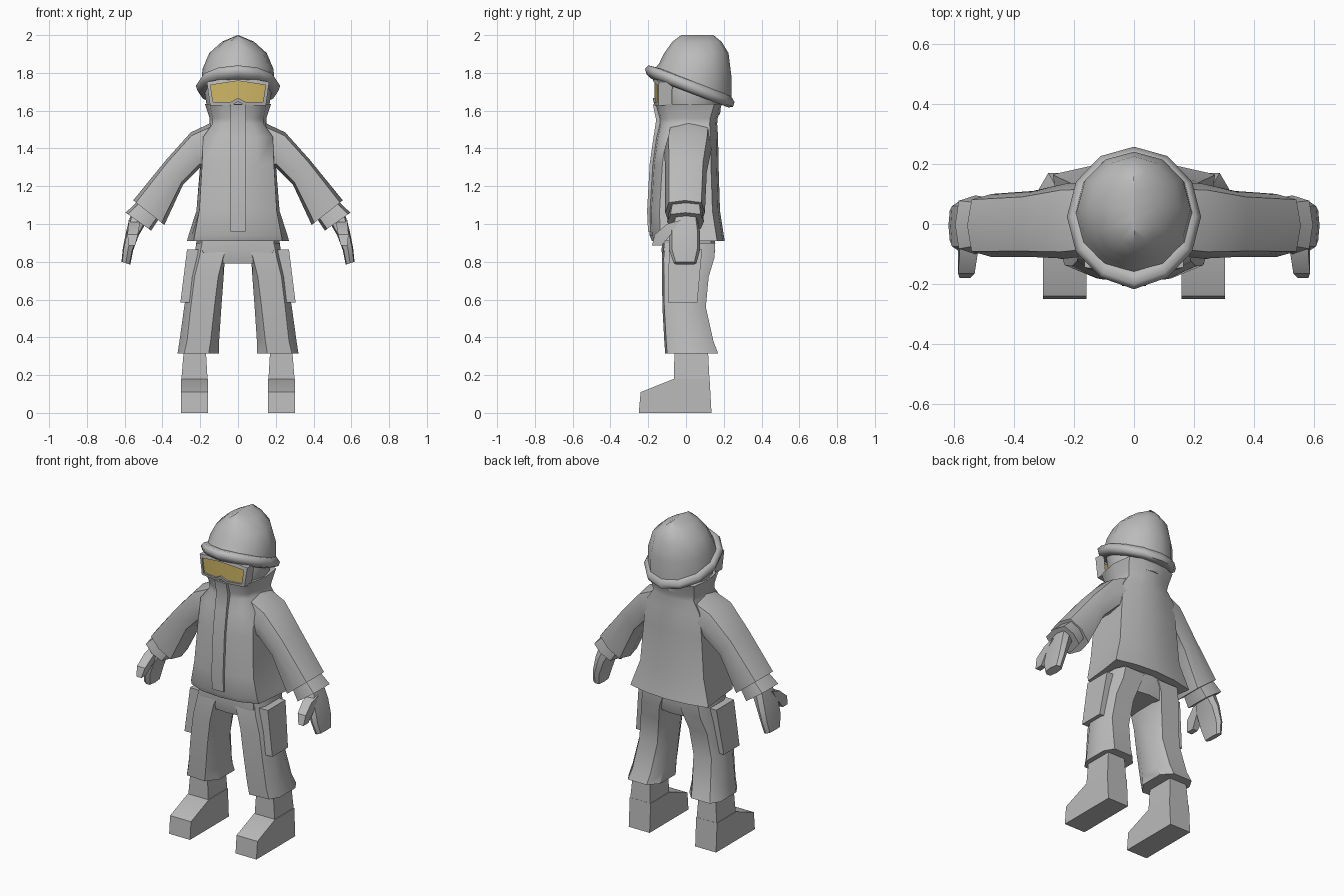
import bpy, bmesh, math
from mathutils import Vector

if "Cube" in bpy.data.objects:
    bpy.data.objects.remove(bpy.data.objects["Cube"])


def material(name, rgb):
    m = bpy.data.materials.new(name)
    m.diffuse_color = (*rgb, 1)
    m.use_nodes = True
    m.node_tree.nodes["Principled BSDF"].inputs["Base Color"].default_value = m.diffuse_color
    return m


GREY = material("grey_cloth", (0.5, 0.5, 0.5))
AMBER = material("amber_lens", (0.62, 0.47, 0.13))


def loft(name, rings, mirror=False, closed=True, cap_start=True, angle=35):
    """Skin equal-sized rings of points, cap the ends, optionally mirror in x."""
    bm = bmesh.new()
    vs = [[bm.verts.new(p) for p in r] for r in rings]
    n = len(vs[0])
    for a, b in zip(vs, vs[1:]):
        for i in range(n if closed else n - 1):
            j = (i + 1) % n
            bm.faces.new((a[i], a[j], b[j], b[i]))
    if cap_start:
        bm.faces.new(vs[0][::-1])
    bm.faces.new(vs[-1])
    bmesh.ops.recalc_face_normals(bm, faces=bm.faces[:])
    me = bpy.data.meshes.new(name)
    bm.to_mesh(me)
    bm.free()
    ob = bpy.data.objects.new(name, me)
    bpy.context.collection.objects.link(ob)
    me.materials.append(GREY)
    bpy.ops.object.select_all(action='DESELECT')
    ob.select_set(True)
    bpy.context.view_layer.objects.active = ob
    bpy.ops.object.shade_smooth_by_angle(angle=math.radians(angle))
    if mirror:
        mod = ob.modifiers.new("mirror", 'MIRROR')
        mod.merge_threshold = 0.0005
    return ob


def oval(rx, ry, cy, z, tilt=0.0, n=12):
    """Horizontal oval, sloping down towards the back by tilt."""
    pts = []
    for i in range(n):
        a = 2 * math.pi * i / n
        y = ry * math.cos(a)
        pts.append((rx * math.sin(a), cy + y, z - tilt * y))
    return pts


def limb_ring(top, low, y0, y1, k=0.82):
    """Eight-sided section between an upper and a lower (x, z) point."""
    t, l = Vector((top[0], 0, top[1])), Vector((low[0], 0, low[1]))
    mid, half = (t + l) / 2, (t - l) / 2
    cy, ry = (y0 + y1) / 2, (y1 - y0) / 2
    shape = [(1, 0), (k, k), (0, 1), (-k, k), (-1, 0), (-k, -k), (0, -1), (k, -k)]
    return [mid + half * u + Vector((0, cy + ry * v, 0)) for u, v in shape]


def box_ring(x0, x1, y0, y1, z, z_back=None):
    zb = z if z_back is None else z_back
    return [(x0, y0, z), (x1, y0, z), (x1, y1, zb), (x0, y1, zb)]


# Jacket body with flared hem and standing collar
def jacket_ring(z, xf, xs, xb, yf, yb):
    half = [(xf * .55, yf + .012), (xf, yf + .055), (xs, .03), (xb, yb - .04), (xb * .5, yb - .01)]
    pts = [(0, yf)] + half + [(0, yb)] + [(-x, y) for x, y in reversed(half)]
    return [(x, y, z) for x, y in pts]


loft("jacket", [jacket_ring(*r) for r in (
    (.91, .235, .25, .27, -.18, .205), (.94, .23, .245, .262, -.192, .2),
    (1.07, .205, .21, .22, -.195, .18), (1.32, .19, .195, .2, -.18, .172),
    (1.46, .185, .19, .185, -.16, .17), (1.53, .135, .15, .14, -.145, .165),
    (1.56, .135, .15, .145, -.145, .168), (1.635, .15, .175, .16, -.165, .19))], angle=50)

# Zip flap following the jacket front
loft("zip_flap", [[(-.04, y - .006, z), (.04, y - .006, z), (.04, y + .03, z), (-.04, y + .03, z)]
                  for z, y in ((.96, -.195), (1.07, -.2), (1.32, -.186),
                               (1.46, -.166), (1.55, -.152), (1.632, -.169))])

# Sleeves
loft("sleeve", [limb_ring(*r) for r in (
    ((.09, 1.56), (.12, 1.30), -.10, .14), ((.25, 1.485), (.20, 1.30), -.115, .135),
    ((.38, 1.34), (.29, 1.21), -.11, .11), ((.555, 1.125), (.39, .995), -.11, .10))],
    mirror=True, angle=50)

# Glove cuff, hand and thumb
loft("glove_cuff", [limb_ring(*r) for r in (
    ((.52, 1.13), (.41, 1.04), -.085, .085), ((.595, 1.06), (.46, .965), -.10, .095))], mirror=True)
loft("hand", [limb_ring(*r) for r in (
    ((.565, 1.06), (.49, 1.0), -.06, .06), ((.59, .97), (.525, .94), -.09, .075),
    ((.61, .87), (.555, .86), -.09, .075), ((.617, .80), (.57, .785), -.065, .055))], mirror=True)
loft("thumb", [box_ring(.52, .58, -.10, -.03, 1.0, 1.02), box_ring(.53, .585, -.165, -.08, .945),
               box_ring(.545, .58, -.18, -.13, .885)], mirror=True)

# Trousers: hips and legs
def hip_ring(z, xf, xs, y0, y1):
    half = [(xf, y0 + .01), (xs, .0), (xf, y1 - .02)]
    pts = [(0, y0)] + half + [(0, y1)] + [(-x, y) for x, y in reversed(half)]
    return [(x, y, z) for x, y in pts]


loft("hips", [hip_ring(.79, .14, .2, -.115, .135), hip_ring(.86, .19, .225, -.13, .155),
              hip_ring(.96, .19, .215, -.12, .15)])


def leg_ring(z, xi, xfi, xfo, xo, y0, y1):
    return [(xfi, y0, z), (xfo, y0 + .01, z), (xo, y0 + .07, z), (xo, y1 - .06, z),
            (xfo, y1, z), (xfi, y1, z), (xi, y1 - .06, z), (xi, y0 + .07, z)]


loft("trouser_leg", [leg_ring(*r) for r in (
    (.315, .10, .155, .285, .32, -.11, .17), (.38, .10, .145, .27, .31, -.115, .145),
    (.56, .088, .125, .25, .285, -.125, .105), (.72, .076, .105, .23, .26, -.127, .12),
    (.82, .07, .08, .205, .235, -.128, .15), (.90, .03, .05, .19, .22, -.12, .155))], mirror=True)

# Cargo pockets
loft("cargo_pocket", [box_ring(.25, .305, -.095, .06, .585), box_ring(.21, .27, -.09, .085, .865)],
     mirror=True)

# Boots: foot with sloping toe, then shaft
foot = [(-.25, 0), (.135, 0), (.125, .18), (-.065, .18), (-.24, .11)]
loft("boot_foot", [[(x, y, z) for y, z in foot] for x in (.158, .303)], mirror=True)
loft("boot_shaft", [box_ring(.160, .301, -.065, .125, .16), box_ring(.172, .285, -.06, .115, .36)],
     mirror=True)

# Hooded head
loft("hood", [oval(.155, .15, .03, 1.58), oval(.168, .162, .025, 1.64), oval(.185, .165, .025, 1.74),
              oval(.17, .15, .03, 1.8)], angle=50)

# Helmet dome with a ridged crown
loft("helmet_dome", [oval(.195, .205, .035, 1.735, .38), oval(.188, .19, .05, 1.82, .18),
                     oval(.152, .17, .055, 1.905), oval(.085, .13, .058, 1.965),
                     oval(.002, .085, .06, 2.0)], angle=60)

# Helmet brim: tilted padded ring
brim = []
for du, dz in ((0, -.035), (.025, -.022), (.033, .005), (.015, .03), (-.012, .034)):
    ring = oval(.19 + du, .2 + du, .024, 1.728 + dz, .38)
    brim.append([(x, y - (.008 if abs(x) < .01 and y < 0 else 0), z) for x, y, z in ring])
loft("helmet_brim", brim, angle=60)

# Goggles: frame with a recessed lens, lens face coloured
outer = [(0, 1.782), (.165, 1.752), (.148, 1.628), (.035, 1.628), (0, 1.648)]
inner = [(0, 1.758), (.146, 1.735), (.132, 1.645), (.04, 1.645), (0, 1.668)]


def goggle_ring(outline, y):
    return [(x, y + .17 * x, z) for x, z in outline]


goggles = loft("goggles", [goggle_ring(outer, -.10), goggle_ring(outer, -.172), goggle_ring(inner, -.176),
                           goggle_ring(inner, -.166)], mirror=True, closed=False, cap_start=False, angle=20)
goggles.data.materials.append(AMBER)
goggles.data.polygons[-1].material_index = 1
